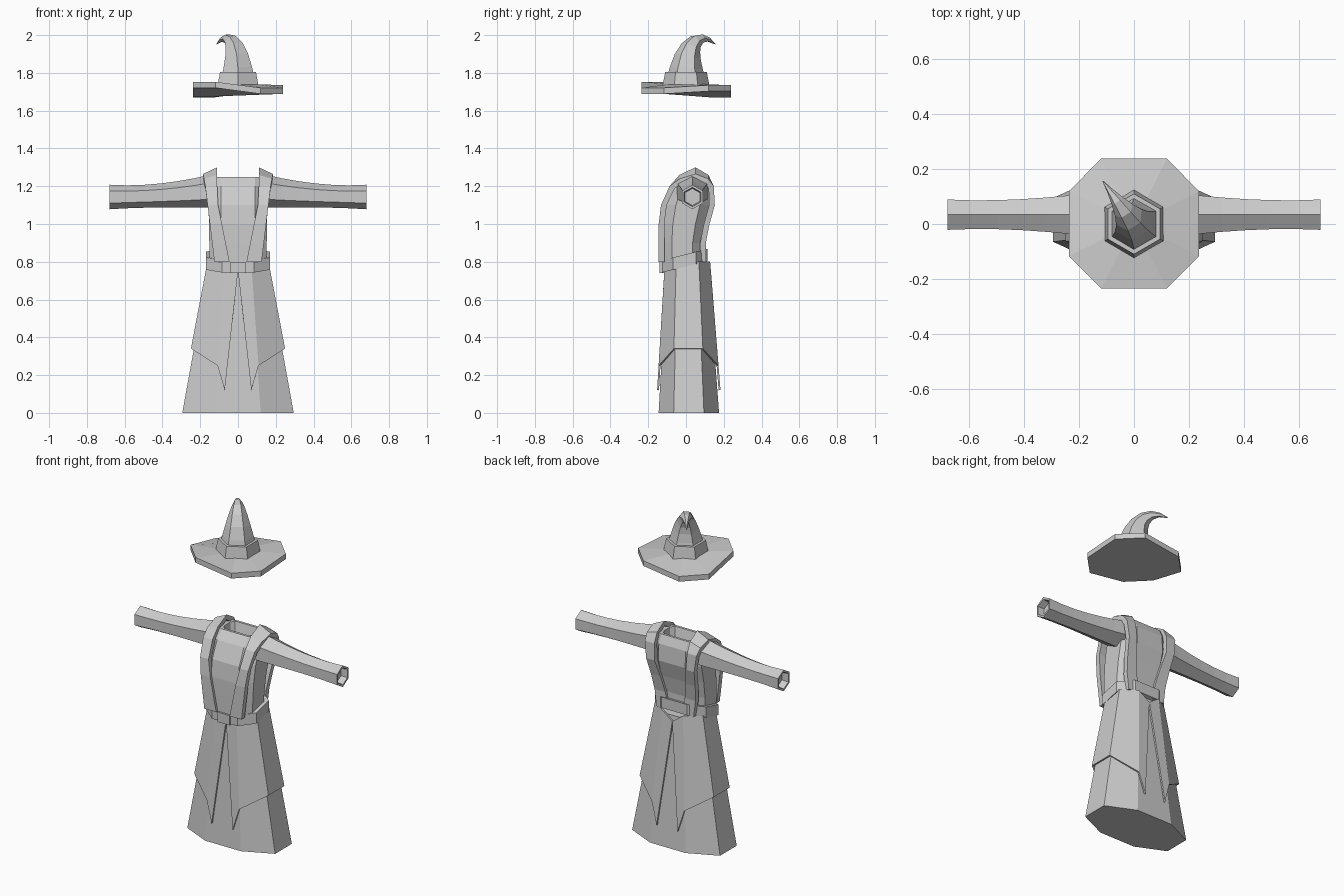
import bpy, bmesh
from math import sin, cos, pi, copysign
from mathutils import Vector

if "Cube" in bpy.data.objects:
    bpy.data.objects.remove(bpy.data.objects["Cube"])

grey = (0.6, 0.6, 0.6, 1)
cloth = bpy.data.materials.new("grey cloth")
cloth.use_nodes = True
cloth.diffuse_color = grey
cloth.node_tree.nodes["Principled BSDF"].inputs["Base Color"].default_value = grey


def loft(name, rings, closed=True, mirror=False, thickness=0):
    """Skin a list of equal point rings; closed lofts get end caps."""
    bm = bmesh.new()
    rows = [[bm.verts.new(point) for point in ring] for ring in rings]
    count = len(rows[0])
    for lower, upper in zip(rows, rows[1:]):
        for i in range(count if closed else count - 1):
            j = (i + 1) % count
            bm.faces.new((lower[i], lower[j], upper[j], upper[i]))
    if closed:
        bm.faces.new(rows[0])
        bm.faces.new(rows[-1])
        bmesh.ops.recalc_face_normals(bm, faces=bm.faces)
    mesh = bpy.data.meshes.new(name)
    bm.to_mesh(mesh)
    bm.free()
    mesh.materials.append(cloth)
    obj = bpy.data.objects.new(name, mesh)
    bpy.context.collection.objects.link(obj)
    if mirror:
        obj.modifiers.new("Mirror", "MIRROR")
    if thickness:
        solid = obj.modifiers.new("Solidify", "SOLIDIFY")
        solid.thickness = thickness
        solid.offset = 0


def octagon(z, side, corner, front, back, tilt=0):
    """Eight-sided section, left half first; tilt raises the back."""
    chamfer = (back - front) / 4
    half = [(corner, front), (side, front + chamfer), (side, back - chamfer), (corner, back)]
    outline = half + [(-x, y) for x, y in reversed(half)]
    return [Vector((x, y, z + tilt * y)) for x, y in outline]


def hexagon(centre, radius, axis):
    """Six-sided section perpendicular to an axis."""
    turn = Vector((0, 0, 1)).rotation_difference(axis)
    spokes = [i * pi / 3 for i in range(6)]
    return [centre + turn @ Vector((radius * sin(a), radius * cos(a), 0)) for a in spokes]


def skirt_section(z):
    """Section of the flaring skirt at a height."""
    flare = 1 - z / 0.8
    return octagon(z, 0.15 + 0.145 * flare, 0.065 + 0.055 * flare,
                   -0.1 - 0.045 * flare, 0.115 + 0.06 * flare)


def torso_depth(z):
    """Front and back y of the backward-leaning chest."""
    lean = max(0, z - 0.95) / 0.3
    centre = 0.06 * lean - 0.02
    depth = 0.11 + 0.06 * lean - 0.1 * lean ** 3
    return centre - depth, centre + depth


# Skirt
loft("skirt", [skirt_section(0), skirt_section(0.78)])

# Overskirt, split at the middle into pointed tails front and back
def overskirt_point(z, column):
    point = skirt_section(z)[column]
    return Vector((point.x * 1.05, point.y * 1.07, z))


waist = [overskirt_point(0.8, i) for i in range(4)]
hem = [overskirt_point(z, i) for i, z in enumerate((0.25, 0.34, 0.34, 0.25))]
for end, column in ((0, 0), (4, 3)):
    peak = overskirt_point(0.75, column)
    peak.x = 0
    tip = overskirt_point(0.12, column)
    tip.x *= 0.6
    spot = end if end == 0 else len(waist)
    waist.insert(spot, peak)
    hem.insert(spot, tip)
loft("overskirt", [waist, hem], closed=False, mirror=True, thickness=0.01)

# Belt, higher at the back, and its buckle
def belt_section(z, inset):
    return octagon(z, 0.17 - inset, 0.085, inset - 0.128, 0.113 - inset, tilt=0.25)


loft("belt", [belt_section(0.775, 0), belt_section(0.84, 0), belt_section(0.84, 0.03)])
loft("buckle", [[(-0.04, y, 0.74), (0.04, y, 0.74), (0.04, y, 0.8), (-0.04, y, 0.8)]
                for y in (-0.14, -0.11)])

# Torso with a sunken neck opening
torso = []
for z in (0.8, 0.9, 1, 1.1, 1.2, 1.25):
    front, back = torso_depth(z)
    torso.append(octagon(z, 0.15 + 0.02 * (z - 0.8), 0.09, front, back))
torso.append(octagon(1.25, 0.1, 0.085, front + 0.015, back - 0.015))
torso.append(octagon(1.19, 0.09, 0.075, front + 0.03, back - 0.03))
loft("torso", torso)

# Shoulder bands from the belt, over each shoulder and down the back
heights = [0.8, 0.9, 1, 1.1, 1.2, 1.26]
route = [(torso_depth(z)[0] - 0.015, z) for z in heights]
route += [(0.05, 1.3)]
route += [(torso_depth(z)[1] + 0.015, z) for z in reversed(heights)]
bands = []
for y, z in route:
    rise = z - 0.8
    inner = Vector((min(0.045 + 0.2 * rise, 0.11), y, z))
    outer = Vector((0.125 + 0.12 * rise, y, z - max(0, z - 1.2) * 0.35))
    inward = (Vector((0, 0.04, min(z, 1.15))) - Vector((0, y, z))).normalized() * 0.03
    bands.append([inner, outer, outer + inward, inner + inward])
loft("shoulder_band", bands, mirror=True)

# Sleeves, tapering from the shoulder and hollow at the cuff
def sleeve_section(x, taper, flare):
    tall = 0.055 + 0.032 * taper + flare
    wide = 0.05 + 0.035 * taper + flare * 0.8
    middle = Vector((x, 0.034, 1.143 + 0.032 * taper))
    return [middle + Vector((0, wide * sin(i * pi / 3) * 1.1, tall * cos(i * pi / 3)))
            for i in range(6)]


sleeve = []
for step in range(7):
    t = step / 6
    sleeve.append(sleeve_section(0.14 + 0.54 * t, (1 - t) ** 2, 0.01 * t ** 4))
sleeve.append(sleeve_section(0.68, 0, -0.004))
sleeve.append(sleeve_section(0.64, 0, -0.01))
loft("sleeve", sleeve, mirror=True)

# Hat brim, an octagon warped like a saddle
rim = octagon(1.728, 0.237, 0.12, -0.235, 0.238)
for point in rim:
    point.z += copysign(0.016, point.x * point.y) - copysign(0.009, point.y)
centre = Vector((0, 0, 1.74))
loft("hat_brim", [[centre + Vector((p.x, p.y, 0)) * 0.4 for p in rim], rim,
                  [p - Vector((0, 0, 0.032)) for p in rim]])

# Hat band
up = Vector((0, 0, 1))
loft("hat_band", [hexagon(Vector((0, 0, z)), r, up) for z, r in ((1.715, 0.128), (1.805, 0.11))])

# Crown, curling over towards the back right
curl = Vector((-0.58, 0.8, 0))
def crown_centre(a):
    return curl * 0.115 * (1 - cos(a)) ** 1.3 + up * (1.76 + 0.222 * sin(a))


crown = []
for step in range(8):
    bend = step * pi / 10.5
    axis = crown_centre(bend + 0.1) - crown_centre(max(0, bend - 0.1))
    crown.append(hexagon(crown_centre(bend), 0.105 * (1 - step / 7.3) ** 1.25, axis))
loft("hat_crown", crown)
